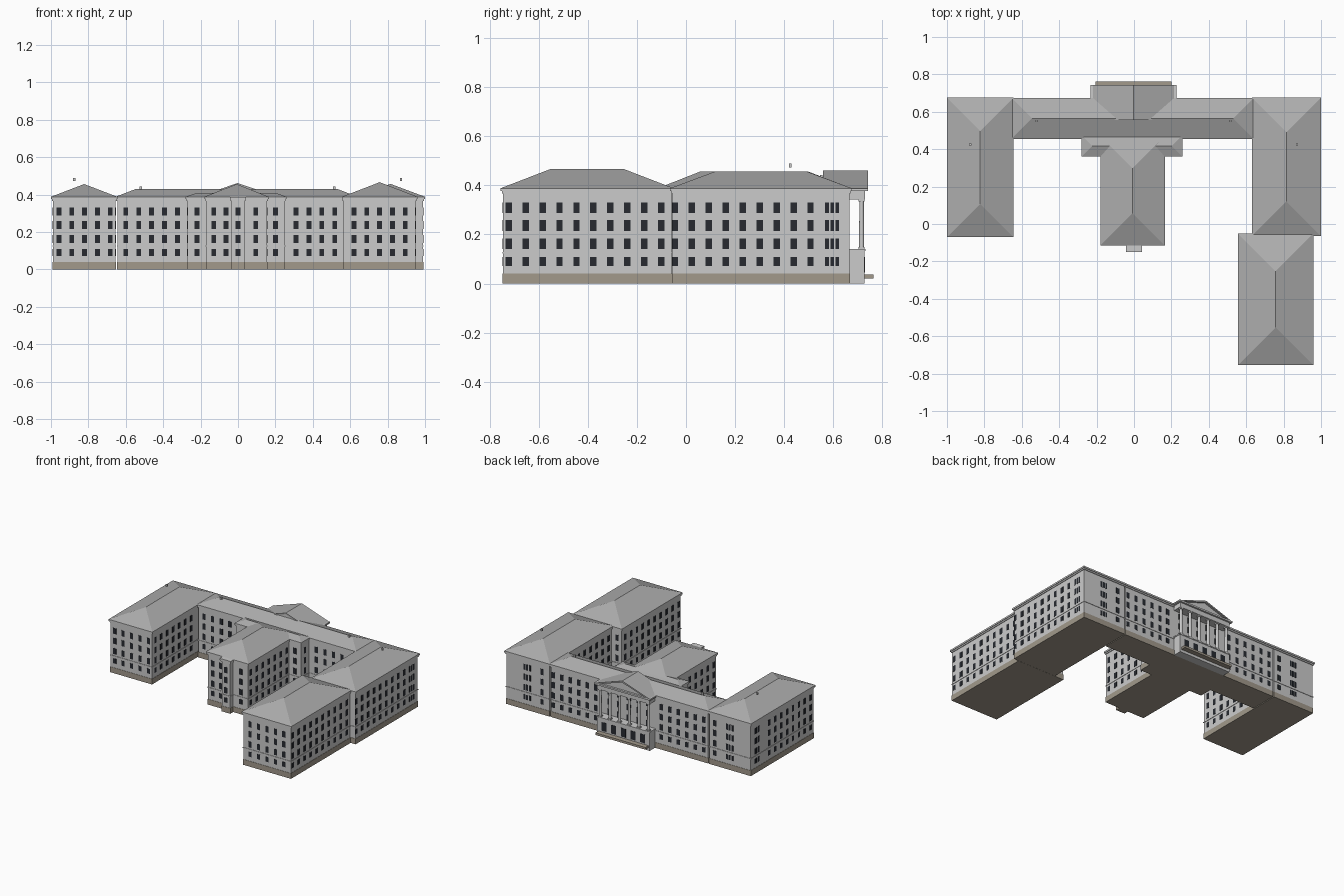
import bpy, bmesh
from mathutils import Matrix, Vector

if "Cube" in bpy.data.objects:
    bpy.data.objects.remove(bpy.data.objects["Cube"])


def material(name, rgb):
    m = bpy.data.materials.new(name)
    m.diffuse_color = (*rgb, 1)
    m.use_nodes = True
    m.node_tree.nodes["Principled BSDF"].inputs["Base Color"].default_value = m.diffuse_color
    return m


GLASS = material("dark_glass", (0.02, 0.023, 0.03))
STONE = material("brown_stone", (0.36, 0.32, 0.26))
ROOF = material("roof_grey", (0.42, 0.42, 0.42))


def finish(name, bm, mat=None):
    bmesh.ops.recalc_face_normals(bm, faces=bm.faces[:])
    me = bpy.data.meshes.new(name)
    bm.to_mesh(me)
    bm.free()
    if mat:
        me.materials.append(mat)
    ob = bpy.data.objects.new(name, me)
    bpy.context.collection.objects.link(ob)
    return ob


def add_box(bm, x0, x1, y0, y1, z0, z1):
    c = Vector(((x0 + x1) / 2, (y0 + y1) / 2, (z0 + z1) / 2))
    s = Matrix.Diagonal((x1 - x0, y1 - y0, z1 - z0, 1))
    bmesh.ops.create_cube(bm, size=1, matrix=Matrix.Translation(c) @ s)


def box(name, *dims, mat=None):
    bm = bmesh.new()
    add_box(bm, *dims)
    return finish(name, bm, mat)


def hip_roof(name, x0, x1, y0, y1, z0, z1):
    bm = bmesh.new()
    v = [bm.verts.new(p) for p in ((x0, y0, z0), (x1, y0, z0), (x1, y1, z0), (x0, y1, z0))]
    w, d = x1 - x0, y1 - y0
    h, cx, cy = min(w, d) / 2, (x0 + x1) / 2, (y0 + y1) / 2
    if d > w:
        a, b = bm.verts.new((cx, y0 + h, z1)), bm.verts.new((cx, y1 - h, z1))
        faces = ((v[0], v[1], a), (v[1], v[2], b, a), (v[2], v[3], b), (v[3], v[0], a, b))
    else:
        a, b = bm.verts.new((x0 + h, cy, z1)), bm.verts.new((x1 - h, cy, z1))
        faces = ((v[3], v[0], a), (v[0], v[1], b, a), (v[1], v[2], b), (v[2], v[3], a, b))
    for f in faces:
        bm.faces.new(f)
    bm.faces.new(v[::-1])
    return finish(name, bm, ROOF)


def extrude_profile(name, pts, y0, y1, mat=None):
    bm = bmesh.new()
    face = bm.faces.new([bm.verts.new((x, y0, z)) for x, z in pts])
    new = bmesh.ops.extrude_face_region(bm, geom=[face])["geom"]
    bmesh.ops.translate(bm, vec=(0, y1 - y0, 0), verts=[g for g in new if isinstance(g, bmesh.types.BMVert)])
    return finish(name, bm, mat)


def block(name, x0, x1, y0, y1, ridge):
    """Walls, plinth, string course, stepped cornice and hip roof."""
    def ring(part, o, z0, z1, mat=None):
        box(f"{name}_{part}", x0 - o, x1 + o, y0 - o, y1 + o, z0, z1, mat=mat)
    ring("walls", 0, 0.04, 0.376, None)
    ring("plinth", 0.002, 0, 0.04, STONE)
    ring("string_course", 0.003, 0.122, 0.128)
    ring("cornice_moulding", 0.005, 0.366, 0.376)
    ring("cornice", 0.01, 0.376, 0.388)
    if ridge:
        hip_roof(f"{name}_roof", x0 - 0.01, x1 + 0.01, y0 - 0.01, y1 + 0.01, 0.388, ridge)


ROWS = ((0.072, 0.108), (0.14, 0.183), (0.215, 0.258), (0.288, 0.331))


def windows(name, axis, plane, spots, width=0.026, rows=ROWS):
    """Grid of panes on the wall where the given axis equals plane."""
    bm = bmesh.new()
    e, h = 0.0015, width / 2
    for s in spots:
        for z0, z1 in rows:
            if axis == "x":
                add_box(bm, plane - e, plane + e, s - h, s + h, z0, z1)
            else:
                add_box(bm, s - h, s + h, plane - e, plane + e, z0, z1)
    finish(name + "_windows", bm, GLASS)


def run(start, n, step=0.069):
    return [start + i * step for i in range(n)]


def triple(c):
    return [c - 0.021, c, c + 0.021]


# Building blocks
block("left_wing", -0.99, -0.655, -0.06, 0.665, 0.456)
block("right_wing", 0.64, 0.99, -0.055, 0.665, 0.457)
block("front_right_block", 0.565, 0.95, -0.745, -0.06, 0.466)
block("main_range", -0.645, 0.63, 0.465, 0.664, 0.43)
block("centre_link", -0.27, 0.25, 0.37, 0.464, 0.408)
block("centre_wing", -0.17, 0.155, -0.105, 0.46, 0.456)
block("centre_bay", -0.034, 0.034, -0.139, -0.1, None)

# Left wing windows
windows("left_wing_front", "y", -0.06, run(-0.957, 5, 0.0685))
windows("left_wing_outer", "x", -0.99, run(-0.03, 8))
windows("left_wing_court", "x", -0.655, run(-0.02, 7))
# Right wing windows
windows("right_wing_outer", "x", 0.99, run(-0.045, 9))
windows("right_wing_court", "x", 0.64, run(-0.02, 7))
# Front right block windows
windows("front_block_front", "y", -0.745, run(0.62, 5, 0.0685))
windows("front_block_outer", "x", 0.95, run(-0.722, 10))
windows("front_block_court", "x", 0.565, run(-0.722, 10))
windows("front_block_back", "y", -0.06, [0.6])
# Grouped narrow windows near the back corners
for side, x in (("left", -0.99), ("right", 0.99)):
    sx = 1 if x > 0 else -1
    windows(f"{side}_wing_outer_triple", "x", x, triple(0.595), 0.015)
    windows(f"{side}_wing_back_triple", "y", 0.665, triple(sx * 0.82), 0.015)
    windows(f"{side}_wing_back", "y", 0.665, [sx * 0.7])
    windows(f"{side}_main_back", "y", 0.664, [sx * p for p in run(0.265, 6)])
# Courtyard windows
windows("main_front_left", "y", 0.465, run(-0.6, 5))
windows("main_front_right", "y", 0.465, run(0.31, 5))
windows("link_front", "y", 0.37, [-0.22, 0.2])
windows("link_left", "x", -0.27, [0.417])
windows("link_right", "x", 0.25, [0.417])
windows("centre_wing_front", "y", -0.105, [-0.13, -0.065, 0.095])
windows("centre_wing_left", "x", -0.17, run(-0.075, 7))
windows("centre_wing_right", "x", 0.155, run(-0.075, 7))
windows("centre_bay_front", "y", -0.139, [0])

# Portico base storey, steps and openings
box("portico_base", -0.215, 0.21, 0.655, 0.727, 0, 0.132)
box("portico_floor", -0.218, 0.213, 0.655, 0.73, 0.132, 0.14)
box("portico_step", -0.205, 0.2, 0.72, 0.763, 0.02, 0.036, mat=STONE)
windows("portico_base", "y", 0.727, run(-0.158, 5, 0.078), 0.04, ((0.045, 0.108),))
windows("portico_wall", "y", 0.665, run(-0.158, 5, 0.078), 0.032, ROWS[1:])

# Portico columns with square bases and capitals
for i, x in enumerate(run(-0.198, 6, 0.0782)):
    bm = bmesh.new()
    bmesh.ops.create_cone(bm, cap_ends=True, segments=16, radius1=0.0105, radius2=0.009,
                          depth=0.2, matrix=Matrix.Translation((x, 0.715, 0.24)))
    for f in bm.faces:
        f.smooth = len(f.verts) == 4
    for e in bm.edges:
        e.smooth = all(f.smooth for f in e.link_faces)
    for z in (0.14, 0.334):
        add_box(bm, x - 0.012, x + 0.012, 0.703, 0.727, z, z + 0.008)
    finish(f"portico_column_{i + 1}", bm)

# Portico entablature and pediment
box("portico_entablature", -0.215, 0.21, 0.655, 0.729, 0.342, 0.376)
box("portico_cornice", -0.23, 0.225, 0.655, 0.742, 0.376, 0.388)
extrude_profile("pediment_wall", [(-0.21, 0.387), (0.205, 0.387), (-0.0025, 0.45)], 0.56, 0.727)
extrude_profile("portico_gable_roof", [(-0.232, 0.384), (-0.0025, 0.461), (0.227, 0.384),
                                       (0.2, 0.384), (-0.0025, 0.449), (-0.205, 0.384)], 0.557, 0.742, ROOF)

# Small roof vents
for i, (x, y, z) in enumerate(((-0.875, 0.425, 0.481), (0.872, 0.425, 0.481),
                               (-0.52, 0.55, 0.434), (0.515, 0.55, 0.434))):
    box(f"roof_vent_{i + 1}", x - 0.006, x + 0.006, y - 0.005, y + 0.005, z - 0.008, z + 0.008)
